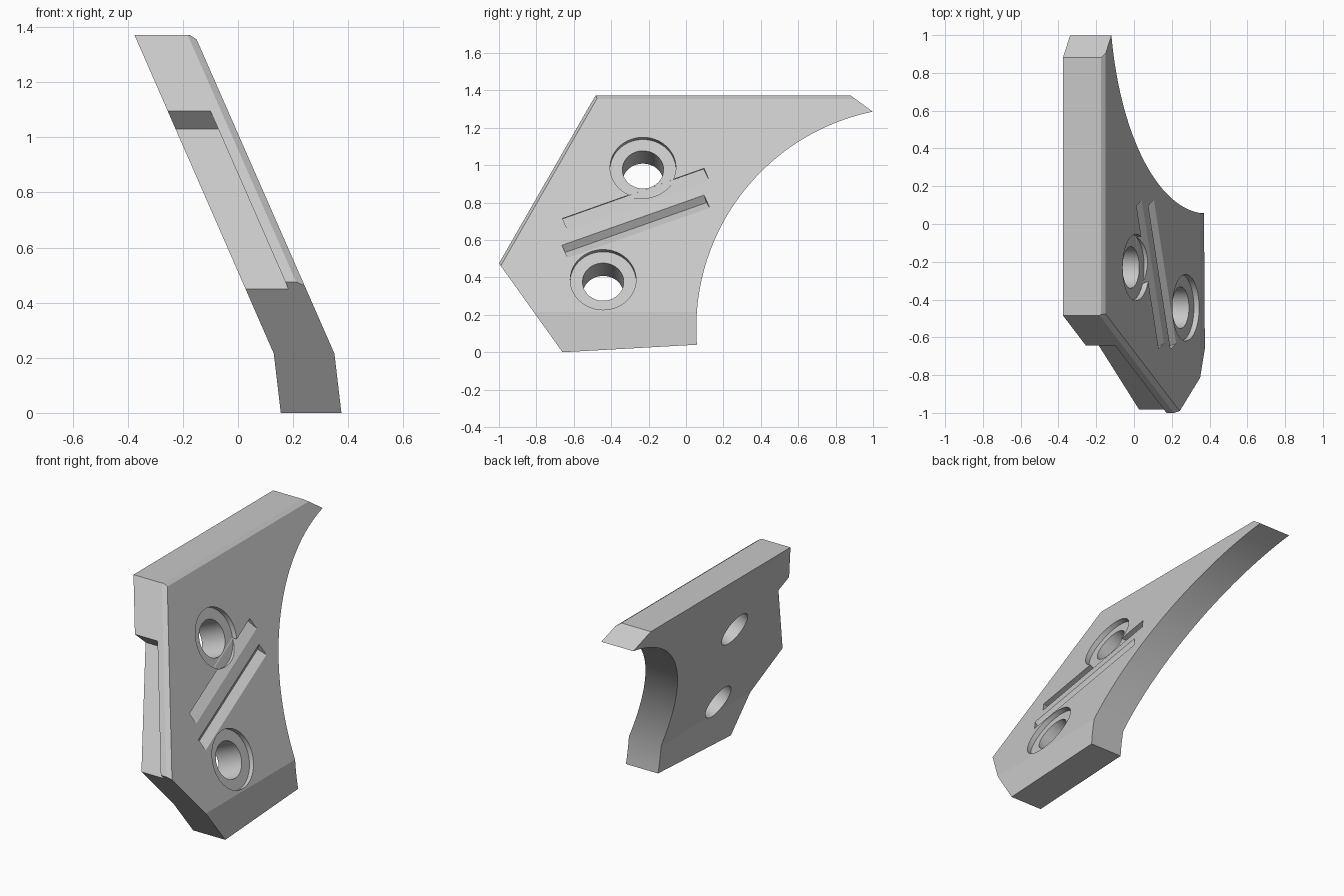
import bpy, bmesh, math
from mathutils import Vector

if "Cube" in bpy.data.objects:
    bpy.data.objects.remove(bpy.data.objects["Cube"], do_unlink=True)

SLOPE = -0.4386                                # lean of the plate, dx/dz
NORMAL = Vector((1, 0, -SLOPE)).normalized()   # normal of the outer face


def outer_x(z):
    return 0.35 + SLOPE * (z - 0.215)


def on_face(y, z):
    return Vector((outer_x(z), y, z))


def loft(name, ring_a, ring_b):
    """Closed solid between two matching rings of points."""
    bm = bmesh.new()
    a = [bm.verts.new(p) for p in ring_a]
    b = [bm.verts.new(p) for p in ring_b]
    bm.faces.new(a)
    bm.faces.new(b)
    n = len(a)
    for i in range(n):
        j = (i + 1) % n
        bm.faces.new((a[i], a[j], b[j], b[i]))
    bmesh.ops.recalc_face_normals(bm, faces=bm.faces)
    mesh = bpy.data.meshes.new(name)
    bm.to_mesh(mesh)
    bm.free()
    obj = bpy.data.objects.new(name, mesh)
    bpy.context.collection.objects.link(obj)
    return obj


def combine(target, tool, operation):
    """Apply a boolean and discard the tool."""
    tool.hide_render = True
    mod = target.modifiers.new("cut", "BOOLEAN")
    mod.operation = operation
    mod.solver = "EXACT"
    mod.object = tool
    bpy.context.view_layer.objects.active = target
    bpy.ops.object.modifier_apply(modifier=mod.name)
    bpy.data.objects.remove(tool, do_unlink=True)


def disc_cutter(name, centre, radius, low, high, sides=64):
    """Cylinder along the outer face normal, from depth low to high."""
    u = Vector((0, 1, 0))
    v = NORMAL.cross(u)
    ring = [centre + radius * (u * math.cos(t) + v * math.sin(t))
            for t in (2 * math.pi * i / sides for i in range(sides))]
    return loft(name, [p + NORMAL * low for p in ring], [p + NORMAL * high for p in ring])


def groove_cutter(name, start, end, width, t, depth):
    """Wedge shaped groove; t places its deepest line across the width."""
    rings = []
    for y, z in (start, end):
        a = on_face(y, z)
        b = on_face(y + width[0], z + width[1])
        deep = a.lerp(b, t) - NORMAL * depth
        rings.append([a, a + NORMAL * 0.03, b + NORMAL * 0.03, b, deep])
    return loft(name, *rings)


# Leaning, bent plate seen from the front
section = [(0.387, -0.1), (0.35, 0.215), (-0.15, 1.355), (-0.175, 1.372),
           (-0.376, 1.372), (0.13, 0.215), (0.167, -0.1)]
plate = loft("angled_plate", [(x, -1.3, z) for x, z in section],
             [(x, 1.3, z) for x, z in section])

# Side outline with the large concave arc at the back
cy, cz, radius = 1.235, 0.13, 1.18
first = math.atan2(1.28 - cz, 1.0 - cy)
last = math.pi + math.asin(0.09 / radius)
arc = [(cy + radius * math.cos(t), cz + radius * math.sin(t))
       for t in (first + (last - first) * i / 48 for i in range(49))]
outline = [(-0.66, 0.0), (-1.0, 0.475), (-0.429, 1.468), (0.76, 1.46)] + arc
combine(plate, loft("outline_cutter", [(-1, y, z) for y, z in outline],
                    [(1, y, z) for y, z in outline]), "INTERSECT")

# Thin chamfer along the sloping front edge
p1 = Vector((outer_x(1.37) - 0.026, -0.485, 1.37))
p2 = Vector((outer_x(0.475) - 0.026, -1.0, 0.475))
p3 = on_face(-0.68, 1.0)
cut_normal = (p2 - p1).cross(p3 - p1).normalized()
if cut_normal.x < 0:
    cut_normal.negate()
bm = bmesh.new()
bm.from_mesh(plate.data)
cut = bmesh.ops.bisect_plane(bm, geom=bm.verts[:] + bm.edges[:] + bm.faces[:], dist=1e-5,
                             plane_co=p1 + cut_normal * 0.0005, plane_no=cut_normal,
                             clear_outer=True)
bmesh.ops.holes_fill(bm, edges=[e for e in bm.edges if e.is_boundary], sides=0)
bmesh.ops.recalc_face_normals(bm, faces=bm.faces)
bm.to_mesh(plate.data)
bm.free()

# Recess behind the front lip
recess = [(-0.72, 1.177), (-0.58, 1.03), (-0.984, 0.448), (-1.2, 0.448), (-1.2, 1.177)]
combine(plate, loft("recess_cutter",
                    [(outer_x(z) - 0.064, y, z) for y, z in recess],
                    [(outer_x(z) - 0.5, y, z) for y, z in recess]), "DIFFERENCE")

# Two counterbored holes
for y, z in ((-0.23, 0.988), (-0.443, 0.388)):
    centre = on_face(y, z)
    combine(plate, disc_cutter("counterbore_cutter", centre, 0.176, -0.03, 0.1), "DIFFERENCE")
    combine(plate, disc_cutter("hole_cutter", centre, 0.11, -0.5, 0.1), "DIFFERENCE")

# Two slanted grooves between the holes
combine(plate, groove_cutter("upper_groove", (-0.66, 0.715), (0.097, 0.983),
                             (0.027, -0.064), -0.15, 0.033), "DIFFERENCE")
combine(plate, groove_cutter("lower_groove", (-0.663, 0.572), (0.097, 0.84),
                             (0.03, -0.068), 0.4, 0.033), "DIFFERENCE")

# Single grey finish
grey = bpy.data.materials.new("light_grey")
grey.use_nodes = True
colour = (0.58, 0.58, 0.58, 1)
grey.diffuse_color = colour
grey.node_tree.nodes["Principled BSDF"].inputs["Base Color"].default_value = colour
plate.data.materials.clear()
plate.data.materials.append(grey)
for poly in plate.data.polygons:
    poly.material_index = 0

bpy.ops.object.select_all(action="DESELECT")
plate.select_set(True)
bpy.context.view_layer.objects.active = plate
bpy.ops.object.shade_smooth_by_angle(angle=math.radians(10))
